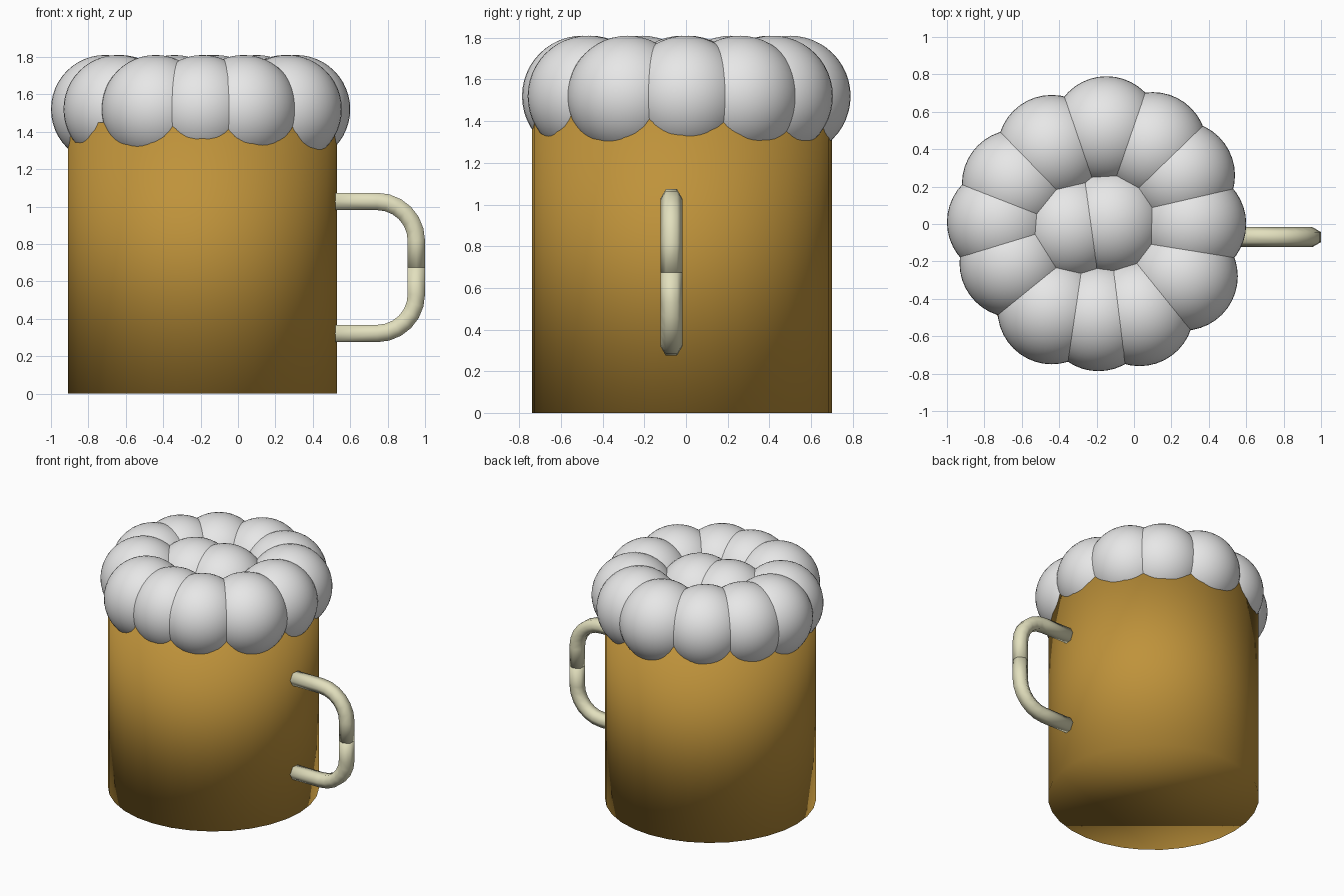
import bpy, bmesh, math
from mathutils import Matrix, Vector

if "Cube" in bpy.data.objects:
    bpy.data.objects.remove(bpy.data.objects["Cube"])


def material(name, rgb):
    m = bpy.data.materials.new(name)
    m.diffuse_color = (*rgb, 1.0)
    m.use_nodes = True
    m.node_tree.nodes["Principled BSDF"].inputs["Base Color"].default_value = m.diffuse_color
    return m


AMBER = material("amber_beer", (0.52, 0.29, 0.043))
FOAM = material("foam_white", (0.80, 0.80, 0.80))
CREAM = material("cream_handle", (0.76, 0.74, 0.51))


def make_object(name, bm, mat, location=(0, 0, 0)):
    """Turn a bmesh into a smooth shaded object of one colour."""
    bmesh.ops.recalc_face_normals(bm, faces=bm.faces)
    for f in bm.faces:
        f.smooth = True
    mesh = bpy.data.meshes.new(name)
    bm.to_mesh(mesh)
    bm.free()
    mesh.materials.append(mat)
    obj = bpy.data.objects.new(name, mesh)
    obj.location = location
    bpy.context.collection.objects.link(obj)
    return obj


# Mug body: plain cylinder, soft shaded over its rims
BODY_H = 1.45
bm = bmesh.new()
bmesh.ops.create_cone(bm, cap_ends=True, segments=32, radius1=0.72, radius2=0.72,
                      depth=BODY_H, matrix=Matrix.Translation((0, 0, BODY_H / 2)))
make_object("mug_body", bm, AMBER, (-0.19, -0.02, 0))

# Foam: a hand-placed ring of equal balls, with two more filling the middle
FOAM_R, FOAM_Z = 0.29, 1.52
foam_ring = [(0.31, 0.0), (0.25, 0.26), (0.10, 0.415), (-0.147, 0.50),
             (-0.44, 0.40), (-0.63, 0.215), (-0.71, 0.01), (-0.643, -0.21),
             (-0.44, -0.46), (-0.19, -0.497), (0.03, -0.47), (0.265, -0.28)]
foam_middle = [(-0.12, 0.01), (-0.34, -0.02)]


def foam_ball(name, x, y):
    ball = bmesh.new()
    bmesh.ops.create_uvsphere(ball, u_segments=40, v_segments=24, radius=FOAM_R)
    make_object(name, ball, FOAM, (x, y, FOAM_Z))


for i, (x, y) in enumerate(foam_ring, 1):
    foam_ball(f"foam_ring_{i:02d}", x, y)
for i, (x, y) in enumerate(foam_middle, 1):
    foam_ball(f"foam_middle_{i}", x, y)

# Handle: six-sided bar swept along the upper half of the grip, then mirrored
HALF_H, BEND, TUBE_R, STEPS = 0.353, 0.21, 0.0535, 6
FLAT_R = TUBE_R * math.cos(math.pi / 6)
BEND_X = 1.0 - FLAT_R - BEND
path = [(0.49, HALF_H, math.pi / 2)]          # x, z, direction pointing outward
for i in range(STEPS + 1):
    a = math.pi / 2 * (1 - i / STEPS)
    path.append((BEND_X + BEND * math.cos(a),
                 HALF_H - BEND + BEND * math.sin(a), a))
path.append((BEND_X + BEND, 0.0, 0.0))

bm = bmesh.new()
rings = []
for x, z, a in path:
    outward = Vector((math.cos(a), 0, math.sin(a)))
    ring = []
    for k in range(6):
        t = k * math.pi / 3
        ring.append(bm.verts.new(Vector((x, 0, z)) + outward * TUBE_R * math.sin(t)
                                 + Vector((0, TUBE_R * math.cos(t), 0))))
    rings.append(ring)
for r0, r1 in zip(rings, rings[1:]):
    for k in range(6):
        n = (k + 1) % 6
        bm.faces.new((r0[k], r0[n], r1[n], r1[k]))
bm.faces.new(rings[0])
bm.faces.new(rings[-1])
handle = make_object("mug_handle", bm, CREAM, (0, -0.07, 0.674))
mirror = handle.modifiers.new("lower_half", 'MIRROR')
mirror.use_axis = (False, False, True)
mirror.use_mirror_merge = False
